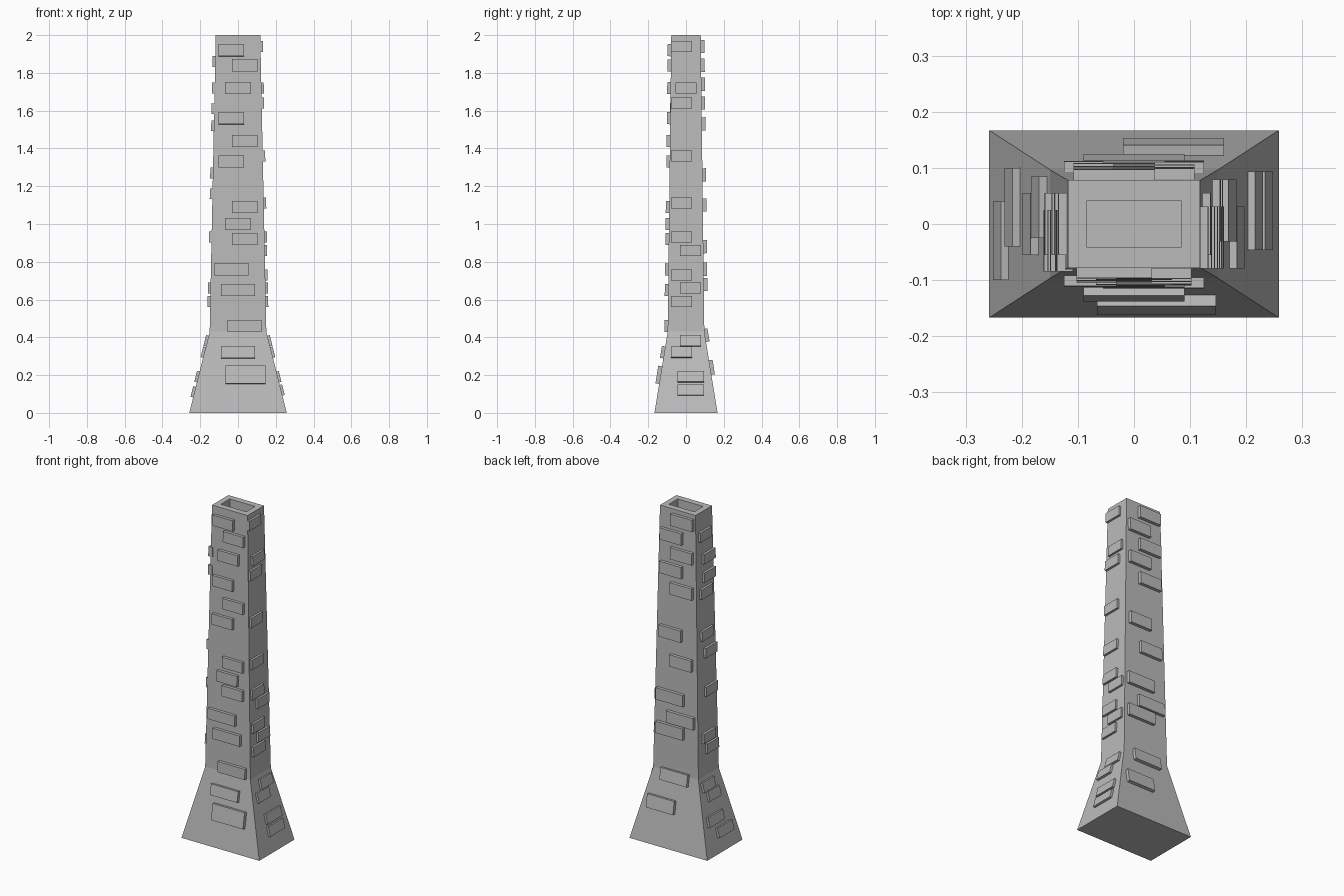
import bpy, bmesh
from mathutils import Vector, Matrix

cube = bpy.data.objects.get("Cube")
if cube:
    bpy.data.objects.remove(cube, do_unlink=True)

stone = bpy.data.materials.new("grey stone")
stone.use_nodes = True
GREY = (0.5, 0.5, 0.5, 1)
stone.diffuse_color = GREY
stone.node_tree.nodes["Principled BSDF"].inputs["Base Color"].default_value = GREY

# Stations of the tapered shaft: half width, half depth, height
BASE = Vector((0.258, 0.167, 0))
WAIST = Vector((0.15, 0.097, 0.43))
TOP = Vector((0.118, 0.078, 2))
FLUE_TOP = Vector((0.084, 0.042, 2))
FLUE_FLOOR = Vector((0.084, 0.042, 1.9))


def finish(bm, name):
    """Turn the working mesh into a named stone object."""
    bmesh.ops.recalc_face_normals(bm, faces=bm.faces)
    mesh = bpy.data.meshes.new(name)
    bm.to_mesh(mesh)
    bm.free()
    mesh.materials.append(stone)
    obj = bpy.data.objects.new(name, mesh)
    bpy.context.collection.objects.link(obj)


def build_shaft():
    """Flared foot, tapered stack, flat rim and sunken flue."""
    bm = bmesh.new()
    corners = ((-1, -1), (1, -1), (1, 1), (-1, 1))
    rings = []
    for station in (BASE, WAIST, TOP, FLUE_TOP, FLUE_FLOOR):
        rings.append([bm.verts.new((sx * station.x, sy * station.y, station.z))
                      for sx, sy in corners])
    for lower, upper in zip(rings, rings[1:]):
        for i in range(len(corners)):
            bm.faces.new((lower[i - 1], lower[i], upper[i], upper[i - 1]))
    bm.faces.new(rings[0])
    bm.faces.new(rings[-1])
    finish(bm, "chimney_shaft")


def add_bricks(name, axis, sign, proud, tall, upper_width, lower_width,
               widen_below, shift, stagger, heights):
    """Raised bricks lying on one wall, staggered to either side (-, . or +)."""
    bm = bmesh.new()
    for mark, z in zip(stagger, heights):
        # Find the wall surface and its slope at this height
        start, end = (BASE, WAIST) if z < WAIST.z else (WAIST, TOP)
        middle = start.lerp(end, (z - start.z) / (end.z - start.z))
        along = shift * ("-.+".index(mark) - 1)
        position = Vector((along, along, z))
        position[axis] = sign * middle[axis]
        up = Vector((0, 0, end.z - start.z))
        up[axis] = sign * (end[axis] - start[axis])
        up.normalize()

        # Lay a box along the slope, half sunk into the wall
        side = Vector((axis, 1 - axis, 0))
        out = side.cross(up)
        width = lower_width if z < widen_below else upper_width
        frame = Matrix((side * width, out * proud * 2, up * tall)).transposed()
        bmesh.ops.create_cube(
            bm, size=1, matrix=Matrix.Translation(position) @ frame.to_4x4())
    finish(bm, name)


build_shaft()

add_bricks(
    name="front_bricks", axis=1, sign=-1, proud=0.018, tall=0.064,
    upper_width=0.135, lower_width=0.18, widen_below=0.8, shift=0.035,
    stagger="-+.-+-+.+-.+.",
    heights=(1.92, 1.84, 1.72, 1.56, 1.44, 1.33, 1.09, 1, 0.92,
             0.76, 0.65, 0.46, 0.32))

add_bricks(
    name="front_foot_brick", axis=1, sign=-1, proud=0.02, tall=0.095,
    upper_width=0.212, lower_width=0.212, widen_below=0, shift=0.04,
    stagger="+", heights=(0.2,))

add_bricks(
    name="back_bricks", axis=1, sign=1, proud=0.019, tall=0.07,
    upper_width=0.145, lower_width=0.18, widen_below=1, shift=0.035,
    stagger="-+-+-+-+-+.",
    heights=(1.94, 1.84, 1.74, 1.64, 1.53, 1.26, 1.1, 0.88, 0.76, 0.68, 0.41))

add_bricks(
    name="back_foot_brick", axis=1, sign=1, proud=0.019, tall=0.078,
    upper_width=0.18, lower_width=0.18, widen_below=0, shift=0.07,
    stagger="+", heights=(0.24,))

add_bricks(
    name="left_bricks", axis=0, sign=1, proud=0.013, tall=0.058,
    upper_width=0.11, lower_width=0.14, widen_below=0.2, shift=0.024,
    stagger="-.----+-+-+-++",
    heights=(1.94, 1.72, 1.64, 1.36, 1.11, 0.93, 0.86, 0.73, 0.66, 0.59,
             0.38, 0.32, 0.19, 0.12))

add_bricks(
    name="right_bricks", axis=0, sign=-1, proud=0.014, tall=0.058,
    upper_width=0.11, lower_width=0.14, widen_below=0.2, shift=0.03,
    stagger=".--..--.-+.+-",
    heights=(1.86, 1.72, 1.61, 1.52, 1.27, 1.16, 0.93, 0.66, 0.59,
             0.38, 0.32, 0.19, 0.11))
